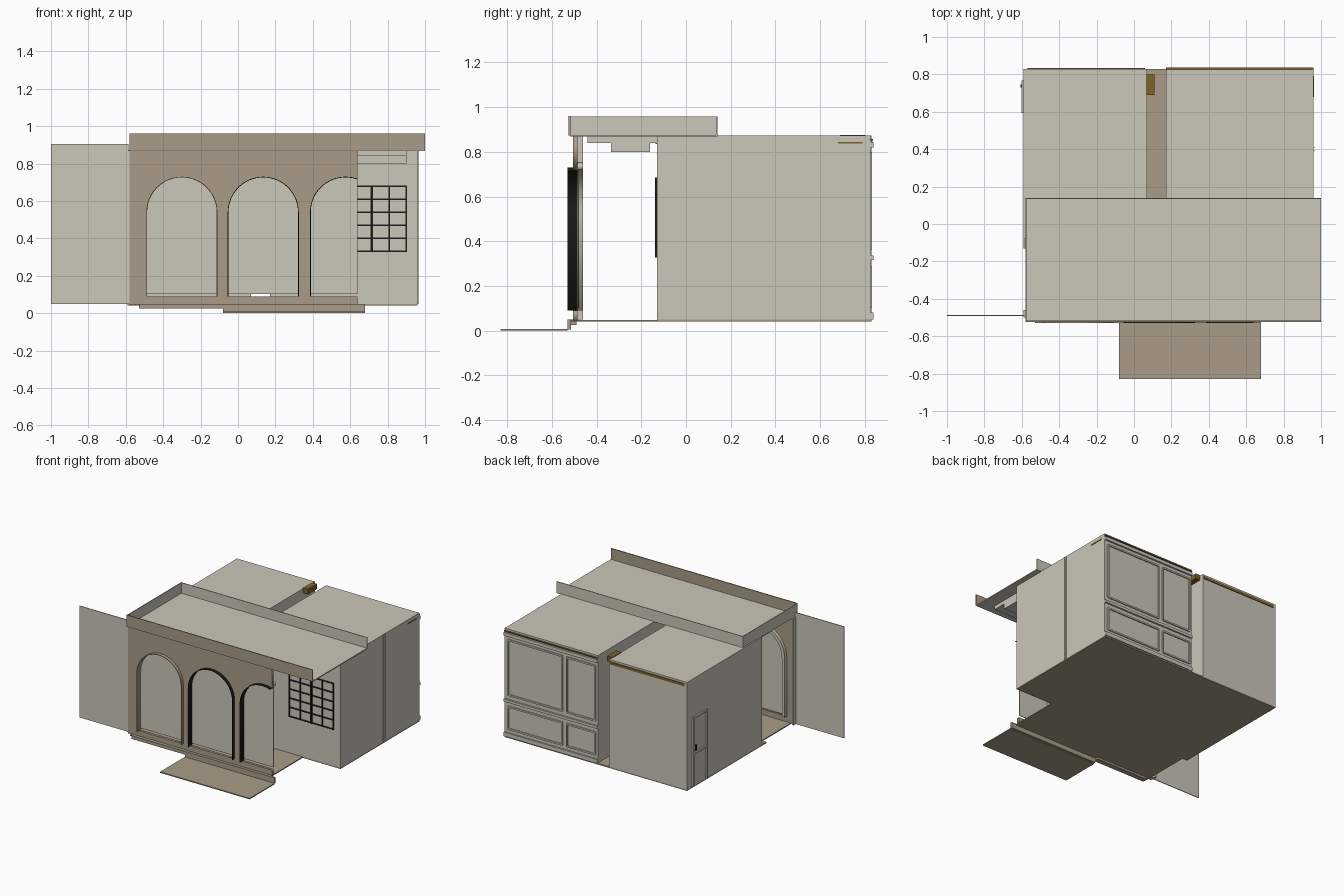
import bpy, bmesh, math

if "Cube" in bpy.data.objects:
    bpy.data.objects.remove(bpy.data.objects["Cube"])


def material(name, rgb):
    m = bpy.data.materials.new(name)
    m.diffuse_color = (*rgb, 1)
    m.use_nodes = True
    m.node_tree.nodes["Principled BSDF"].inputs["Base Color"].default_value = m.diffuse_color
    return m


LIGHT = material("pale_plaster", (0.60, 0.57, 0.49))
TAN = material("tan_stone", (0.40, 0.335, 0.25))
BLACK = material("black_metal", (0.012, 0.012, 0.010))
GOLD = material("dark_gold", (0.21, 0.12, 0.025))


def box(name, x, y, z, mat):
    """Axis aligned box from three (low, high) ranges."""
    bm = bmesh.new()
    bmesh.ops.create_cube(bm, size=1)
    for v in bm.verts:
        v.co = [r[0] + (c + 0.5) * (r[1] - r[0]) for c, r in zip(v.co, (x, y, z))]
    me = bpy.data.meshes.new(name)
    bm.to_mesh(me)
    bm.free()
    me.materials.append(mat)
    ob = bpy.data.objects.new(name, me)
    bpy.context.collection.objects.link(ob)
    return ob


def plate(name, loops, y, mat):
    """Filled outline in the xz plane (extra loops are holes), extruded over y."""
    cu = bpy.data.curves.new(name, "CURVE")
    cu.dimensions = "2D"
    cu.fill_mode = "BOTH"
    cu.extrude = (y[1] - y[0]) / 2
    for pts in loops:
        s = cu.splines.new("POLY")
        s.points.add(len(pts) - 1)
        for p, (a, b) in zip(s.points, pts):
            p.co = (a, b, 0, 1)
        s.use_cyclic_u = True
    cu.materials.append(mat)
    ob = bpy.data.objects.new(name, cu)
    bpy.context.collection.objects.link(ob)
    ob.rotation_euler.x = math.pi / 2
    ob.location.y = (y[0] + y[1]) / 2
    bpy.ops.object.select_all(action="DESELECT")
    ob.select_set(True)
    bpy.context.view_layer.objects.active = ob
    bpy.ops.object.convert(target="MESH")


END = 0.64                      # facade stops here, cutting the third arch
SILL, SPRING, R = 0.09, 0.54, 0.19
CENTRES = (-0.30, 0.135, 0.575)


def arch(cx, r):
    """Open path from bottom left over the arch, clipped at the facade end."""
    cut = cx + r > END
    last = math.acos((END - cx) / r) if cut else 0
    n = 24
    pts = [(cx - r, SILL)]
    for i in range(n + 1):
        a = math.pi + (last - math.pi) * i / n
        pts.append((cx + r * math.cos(a), SPRING + r * math.sin(a)))
    pts.append((END, SILL) if cut else (cx + r, SILL))
    return pts


def arch_band(name, cx, r0, r1, y, mat):
    inner, outer = arch(cx, r0), arch(cx, r1)
    if cx + r0 > END:           # clipped band is open on the right
        inner, outer = inner[:-1], outer[:-1]
    plate(name, [outer + inner[::-1]], y, mat)


# Front facade with arched openings
notch = arch(CENTRES[2], R)
outline = [(-0.58, 0.045), (END, 0.045), (END, SILL)] + notch[:-1] + [(END, 0.872), (-0.58, 0.872)]
plate("facade_wall", [outline] + [arch(c, R) for c in CENTRES[:2]], (-0.505, -0.485), TAN)
for i, c in enumerate(CENTRES):
    arch_band(f"arch_trim_{i}", c, R - 0.004, R, (-0.53, -0.485), BLACK if i else TAN)
    arch_band(f"arch_inner_frame_{i}", c, R, R + 0.025, (-0.485, -0.46), LIGHT)
    pane = arch(c, R - 0.004)
    pane = [(a, max(b, 0.102)) for a, b in pane]
    plate(f"arch_pane_{i}", [pane], (-0.484, -0.478), LIGHT)

# Plinth, step and floors
box("plinth", (-0.53, -0.08), (-0.53, -0.49), (0.025, 0.05), TAN)
box("step_riser", (-0.08, 0.68), (-0.53, -0.515), (0.005, 0.05), TAN)
box("step_ground", (-0.08, 0.68), (-0.83, -0.53), (0.0, 0.008), TAN)
box("porch_floor", (-0.55, END), (-0.52, -0.10), (0.04, 0.048), TAN)
box("main_floor", (-0.59, 0.96), (-0.13, 0.83), (0.04, 0.05), TAN)

# Side fence panel
box("side_panel", (-1.0, -0.585), (-0.493, -0.487), (0.05, 0.905), LIGHT)
box("corner_post", (-0.59, -0.575), (-0.50, -0.46), (0.05, 0.87), LIGHT)

# Two rooms with a narrow gap between
box("right_room", (0.17, 0.96), (-0.13, 0.825), (0.05, 0.872), LIGHT)
box("left_room", (-0.59, 0.07), (-0.08, 0.83), (0.05, 0.872), LIGHT)

# Front roof and parapets
box("front_roof", (-0.58, 1.0), (-0.52, 0.14), (0.868, 0.876), LIGHT)
box("parapet_front", (-0.58, 1.0), (-0.525, -0.517), (0.872, 0.96), TAN)
box("parapet_back", (-0.58, 1.0), (0.134, 0.14), (0.876, 0.957), LIGHT)
box("parapet_left", (-0.58, -0.574), (-0.517, 0.134), (0.876, 0.957), LIGHT)

# Soffit steps under the roof overhang
box("soffit_upper", (-0.50, 0.90), (-0.44, -0.13), (0.84, 0.868), LIGHT)
box("soffit_lower", (-0.50, 0.90), (-0.335, -0.16), (0.80, 0.84), LIGHT)

# Gridded window on the right room
for i in range(5):
    x = 0.53 + 0.0925 * i
    w = 0.007 if i == 2 else 0.004
    box(f"window_upright_{i}", (x - w, x + w), (-0.138, -0.13), (0.326, 0.684), BLACK)
for i in range(6):
    z = 0.33 + 0.07 * i
    box(f"window_rail_{i}", (0.53, 0.90), (-0.137, -0.13), (z - 0.004, z + 0.004), BLACK)

# Gold strips
box("gold_strip_front", (0.30, 0.90), (-0.137, -0.13), (0.835, 0.845), GOLD)
box("gold_strip_side", (0.958, 0.963), (0.68, 0.79), (0.837, 0.845), GOLD)
box("gold_plate_gap", (0.065, 0.11), (0.69, 0.80), (0.837, 0.876), GOLD)
box("gold_strip_back", (-0.57, 0.06), (0.83, 0.835), (0.838, 0.858), GOLD)

# Panelled back wall of the right room
Y = (0.825, 0.833)


def frame(name, x, z, t=0.012):
    for j, zz in enumerate(z):
        box(f"{name}_rail_{j}", x, Y, (zz - t / 2, zz + t / 2), LIGHT)
    for j, xx in enumerate(x):
        box(f"{name}_stile_{j}", (xx - t / 2, xx + t / 2), Y, z, LIGHT)


for i, xr in enumerate(((0.47, 0.93), (0.19, 0.43))):
    frame(f"upper_panel_{i}", xr, (0.37, 0.79))
    frame(f"lower_panel_{i}", xr, (0.11, 0.28))
for name, z in (("skirting", (0.05, 0.08)), ("dado_rail", (0.315, 0.335)), ("cornice", (0.82, 0.845))):
    box(name, (0.17, 0.96), (0.825, 0.838), z, LIGHT)
box("cornice_gold", (0.17, 0.96), (0.825, 0.836), (0.852, 0.858), GOLD)

# Pilaster joint on the right wall
for y in (0.39, 0.41):
    box("wall_joint", (0.96, 0.964), (y - 0.003, y + 0.003), (0.05, 0.87), LIGHT)

# Door on the left wall
for y in (0.60, 0.76):
    box("door_jamb", (-0.602, -0.59), (y - 0.007, y + 0.007), (0.05, 0.58), LIGHT)
for z in (0.30, 0.575):
    box("door_rail", (-0.602, -0.59), (0.60, 0.76), (z - 0.007, z + 0.007), LIGHT)
box("door_handle", (-0.606, -0.59), (0.73, 0.745), (0.32, 0.36), BLACK)
